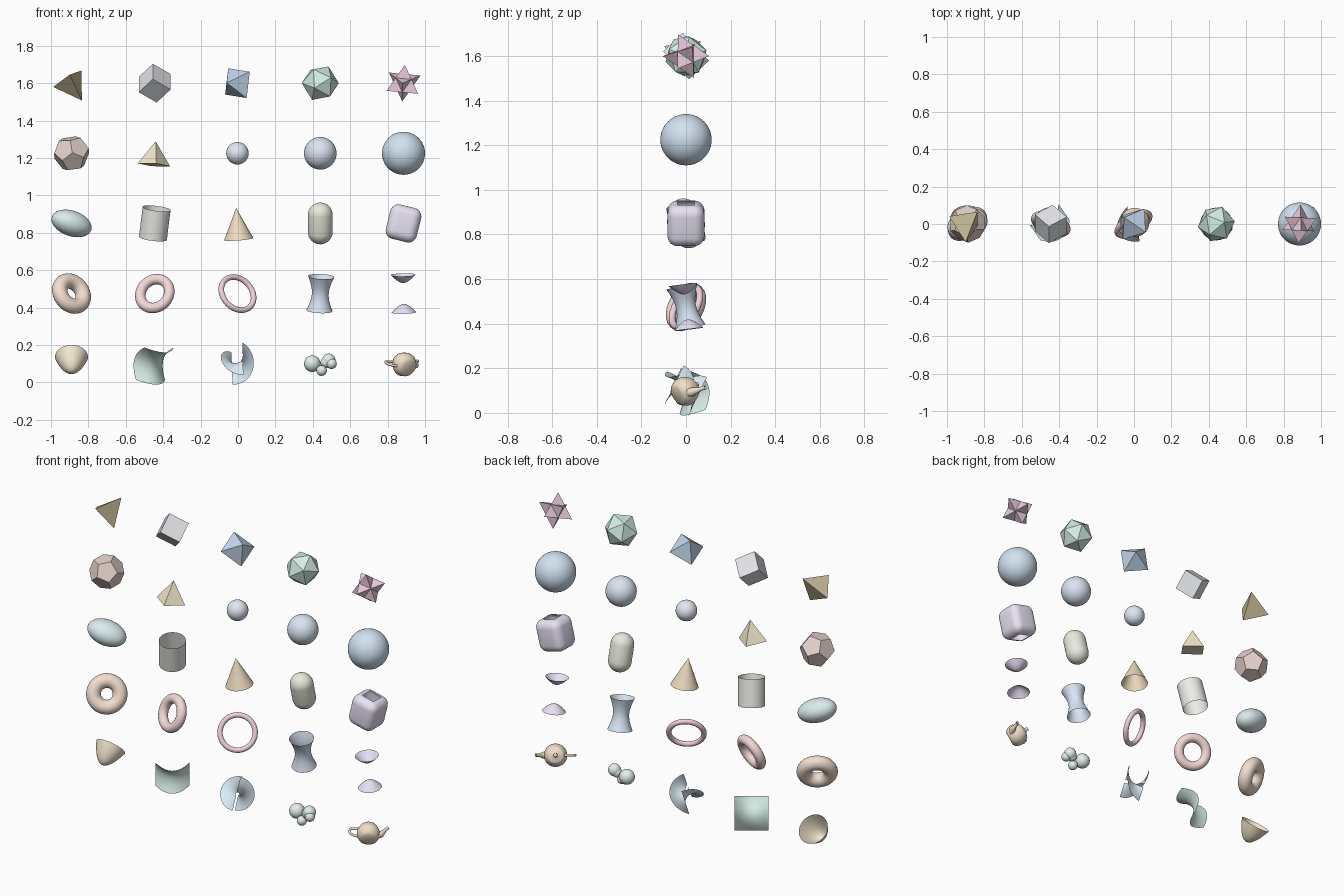
import bpy, bmesh
from math import sin, cos, pi, sqrt
from itertools import product
from mathutils import Vector, Matrix

if "Cube" in bpy.data.objects:
    bpy.data.objects.remove(bpy.data.objects["Cube"])

PHI = (1 + sqrt(5)) / 2
COLS = (-0.89, -0.445, -0.003, 0.44, 0.885)
ROWS = (1.6, 1.225, 0.85, 0.475, 0.1)


def spot(row, col):
    return Vector((COLS[col], 0, ROWS[row]))


def basis(p, q):
    x = Vector(p).normalized()
    z = x.cross(Vector(q)).normalized()
    return Matrix((x, z.cross(x), z)).transposed()


def fit(local_a, local_b, world_a, world_b):
    return basis(world_a, world_b) @ basis(local_a, local_b).transposed()


def frame(axis, hint=(1, 0, 0)):
    z = Vector(axis).normalized()
    x = Vector(hint)
    x = (x - z * x.dot(z)).normalized()
    return Matrix((x, z.cross(x), z)).transposed()


def finish(name, bm, rot, loc, color, smooth):
    bmesh.ops.remove_doubles(bm, verts=bm.verts[:], dist=1e-5)
    bmesh.ops.recalc_face_normals(bm, faces=bm.faces[:])
    for f in bm.faces:
        f.smooth = smooth
    me = bpy.data.meshes.new(name)
    bm.to_mesh(me)
    bm.free()
    ob = bpy.data.objects.new(name, me)
    bpy.context.collection.objects.link(ob)
    ob.matrix_world = Matrix.Translation(loc) @ rot.to_4x4()
    mat = bpy.data.materials.new(name + "_paint")
    mat.diffuse_color = (*color, 1)
    mat.use_nodes = True
    mat.node_tree.nodes["Principled BSDF"].inputs["Base Color"].default_value = mat.diffuse_color
    me.materials.append(mat)
    return ob


def hull(name, verts, radius, rot, loc, color):
    bm = bmesh.new()
    for v in verts:
        bm.verts.new(Vector(v) * radius)
    bmesh.ops.convex_hull(bm, input=bm.verts[:])
    bmesh.ops.dissolve_limit(bm, angle_limit=0.02, verts=bm.verts[:], edges=bm.edges[:])
    return finish(name, bm, rot, loc, color, False)


def surface(name, patches, nu, nv, rot, loc, color):
    """Each patch maps s, t in 0..1 to a point."""
    bm = bmesh.new()
    for f in patches:
        g = [[bm.verts.new(f(i / nu, j / nv)) for j in range(nv + 1)] for i in range(nu + 1)]
        for i in range(nu):
            for j in range(nv):
                bm.faces.new((g[i][j], g[i + 1][j], g[i + 1][j + 1], g[i][j + 1]))
    bmesh.ops.remove_doubles(bm, verts=bm.verts[:], dist=1e-5)
    bmesh.ops.dissolve_degenerate(bm, edges=bm.edges[:], dist=1e-6)
    return finish(name, bm, rot, loc, color, True)


def revolve(name, curves, nv, rot, loc, color):
    def patch(c):
        def f(s, t):
            r, z = c(t)
            return (r * cos(2 * pi * s), r * sin(2 * pi * s), z)
        return f
    return surface(name, [patch(c) for c in curves], 48, nv, rot, loc, color)


def ellipsoid(name, size, rot, loc, color):
    a, b, c = size
    return surface(name, [lambda s, t: (a * cos(2 * pi * s) * sin(pi * t), b * sin(2 * pi * s) * sin(pi * t),
                                        -c * cos(pi * t))], 48, 24, rot, loc, color)


def torus(name, major, minor, axis, loc, color):
    revolve(name, [lambda t: (major + minor * cos(2 * pi * t), minor * sin(2 * pi * t))], 24,
            frame(axis), loc, color)


def tube(name, path, radii, rot, loc, color):
    n = len(path) - 1

    def f(s, t):
        i = round(t * n)
        p, r = Vector(path[i]), radii[i]
        d = (Vector(path[min(i + 1, n)]) - Vector(path[max(i - 1, 0)])).normalized()
        side = Vector((0, 1, 0))
        return p + r * (side * cos(2 * pi * s) + d.cross(side) * sin(2 * pi * s))
    surface(name, [f], 16, n, rot, loc, color)


ID = Matrix.Identity(3)
SIGNS = list(product((-1, 1), repeat=3))
CUBE = [Vector(s) / sqrt(3) for s in SIGNS]
AXES = [Vector(v) for v in ((1, 0, 0), (-1, 0, 0), (0, 1, 0), (0, -1, 0), (0, 0, 1), (0, 0, -1))]


def cyclic(a, b):
    out = []
    for s, t in product((-1, 1), repeat=2):
        p = (0, s * a, t * b)
        out += [Vector(p[k:] + p[:k]) for k in range(3)]
    return out


# row 1: faceted solids
TET = [Vector(v) / sqrt(3) for v in ((1, 1, 1), (1, -1, -1), (-1, 1, -1), (-1, -1, 1))]
tet_ends = ((-.096, .04, -.02), (.057, .06, .066))
rot = fit(TET[0], TET[1], *tet_ends)
if (rot @ TET[2]).z > (rot @ TET[3]).z:
    TET_rot = rot
else:
    TET_rot = rot
hull("tetrahedron", TET, .108, TET_rot, spot(0, 0), (.62, .54, .34))
hull("cube", CUBE, .105, fit((1, 0, 0), (0, 1, 0), (15, -13, 14), (17, 12, -13)), spot(0, 1), (.78, .79, .82))
hull("octahedron", AXES, .1, fit((1, 0, 0), (0, 1, 0), (-9, 6.5, 14.5), (12.5, -8.5, 11)), spot(0, 2), (.55, .69, .85))
hull("icosahedron", [v.normalized() for v in cyclic(1, PHI)], .1,
     fit((0, 1, PHI), (0, -1, PHI), (.97, .15, 0), (.5, .1, .85)), spot(0, 3), (.65, .85, .76))
bm = bmesh.new()
for sx, sy, sz in SIGNS:
    k = .104 / sqrt(3)
    tip = Vector((sx, sy, sz)) * k
    ring = [Vector((sx * k, 0, 0)), Vector((0, sy * k, 0)), Vector((0, 0, sz * k))]
    for i in range(3):
        bm.faces.new([bm.verts.new(p) for p in (tip, ring[i], ring[(i + 1) % 3])])
finish("star_solid", bm, fit((1, 1, 1), (1, 1, -1), (15.5, 5, 7), (2, -6, 17.5)), spot(0, 4), (.82, .6, .72), False)

# row 2: dodecahedron, pyramid, three spheres
hull("dodecahedron", [v.normalized() for v in SIGNS and [Vector(s) for s in SIGNS] + cyclic(1 / PHI, PHI)], .1,
     fit((1, 0, PHI), (PHI, 0, 1 / PHI), (.5, -.75, .4), (1.1, -.32, .32)), spot(1, 0), (.8, .66, .61))
hull("pyramid", [(.088 * cos(a), .088 * sin(a), -.062) for a in (.15, .15 + pi / 2, .15 + pi, .15 + 1.5 * pi)]
     + [(0, 0, .064)], 1, frame((.08, .1, 1)), spot(1, 1), (.86, .79, .58))
for name, col, r, c in (("small_sphere", 2, .06, (.76, .81, .9)), ("medium_sphere", 3, .087, (.7, .78, .88)),
                        ("large_sphere", 4, .115, (.64, .76, .88))):
    ellipsoid(name, (r, r, r), ID, spot(1, col), c)

# row 3: ellipsoid, open cylinder, open cone, capsule, rounded box
ellipsoid("ellipsoid", (.114, .081, .068), fit((1, 0, 0), (0, 0, 1), (1, .356, -.35), (.35, 0, 1)),
          spot(2, 0), (.7, .83, .85))
revolve("cylinder", [lambda t: (.075, .164 * (t - .5))], 1, frame((.12, -.18, .97)), spot(2, 1), (.84, .84, .8))
revolve("cone", [lambda t: (.078 * (1 - t), .168 * (t - .5))], 8, frame((-.08, -.1, .98)), spot(2, 2), (.87, .72, .53))


def capsule(t):
    a = pi * (t - .5)
    return (.066 * cos(a), .066 * sin(a) + (.047 if t > .5 else -.047))


revolve("capsule", [capsule], 25, frame((0, -.25, .97)), spot(2, 3), (.83, .82, .73))
bm = bmesh.new()
bmesh.ops.create_cube(bm, size=2)
bmesh.ops.scale(bm, vec=(.085, .083, .094), verts=bm.verts[:])
bmesh.ops.bevel(bm, geom=bm.edges[:], offset=.046, segments=6, profile=.5, affect='EDGES')
bm.normal_update()
bmesh.ops.delete(bm, geom=[f for f in bm.faces if abs(f.normal.z) > .999], context='FACES')
finish("rounded_box", bm, frame((.24, 0, .97)), spot(2, 4), (.81, .76, .9), True)

# row 4: three rings and the hyperboloids
torus("thick_ring", .074, .041, (.52, -.74, .42), spot(3, 0), (.89, .73, .62))
torus("medium_ring", .083, .028, (-.35, -.86, .37), spot(3, 1), (.9, .69, .68))
torus("thin_ring", .098, .015, (.47, -.77, .43), spot(3, 2), (.87, .63, .72))
revolve("waisted_tube", [lambda t: (sqrt(.045 ** 2 + .00287 * (2 * t - 1) ** 2), .186 * (t - .5))], 20,
        frame((.05, -.2, .98)), spot(3, 3), (.7, .79, .92))
for name, sign in (("upper_bowl", 1), ("lower_bowl", -1)):
    revolve(name, [lambda t: (.066 * t, sign * .057 * sqrt(1 + 2.15 * t * t))], 14,
            frame((-.02, -.12, .99)), spot(3, 4), (.81, .74, .92))

# row 5: paraboloid, saddle, helicoid
revolve("paraboloid", [lambda t: (.088 * t, .115 * t * t - .062)], 18, frame((0, .72, .69)), spot(4, 0), (.9, .79, .62))
surface("saddle", [lambda s, t: (.19 * (s - .5), .19 * (t - .5), .06 * ((2 * s - 1) ** 2 - (2 * t - 1) ** 2))],
        20, 20, frame((-.52, .742, .423), (-.819, -.574, 0)), spot(4, 1), (.66, .83, .78))


def blade(turn):
    def f(s, t):
        r, a = .01 + .086 * t, pi * s + turn
        return (r * cos(a), r * sin(a), .13 * (s - .5))
    return f


surface("helicoid", [blade(0), blade(pi)], 40, 8, frame((.45, -.8, .4), (.1, .2, 1)), spot(4, 2), (.7, .84, .92))

# blob cluster
for i, (x, y, z, r) in enumerate(((-.043, .005, 0, .044), (.007, -.02, -.037, .028), (.045, 0, .018, .036),
                                  (.03, -.002, .006, .029), (.06, -.018, .0, .028))):
    ellipsoid("blob_%d" % (i + 1), (r, r, r), ID, spot(4, 3) + Vector((x, y, z)), (.76, .87, .82))

# teapot, lying on its side
tan = (.88, .74, .58)
pot = frame((-.5, .74, .42), (.82, .57, 0))
PROFILE = [(0, -.053), (.04, -.053), (.054, -.043), (.065, -.018), (.064, 0), (.056, .022), (.047, .037), (.044, .041),
           (.035, .044), (.015, .051), (.007, .056), (.012, .064), (.01, .069), (0, .071)]
revolve("teapot_body", [lambda t: PROFILE[round(t * (len(PROFILE) - 1))]], len(PROFILE) - 1, pot, spot(4, 4), tan)
tube("teapot_spout", [(.05, 0, -.018), (.07, 0, -.012), (.084, 0, .005), (.094, 0, .022), (.11, 0, .034)],
     (.021, .019, .012, .009, .009), pot, spot(4, 4), tan)
tube("teapot_handle", [(-.05, 0, .024), (-.075, 0, .026), (-.1, 0, .024), (-.109, 0, .01), (-.1, 0, -.01),
                       (-.082, 0, -.022), (-.06, 0, -.028)], (.007,) * 7, pot, spot(4, 4), tan)
